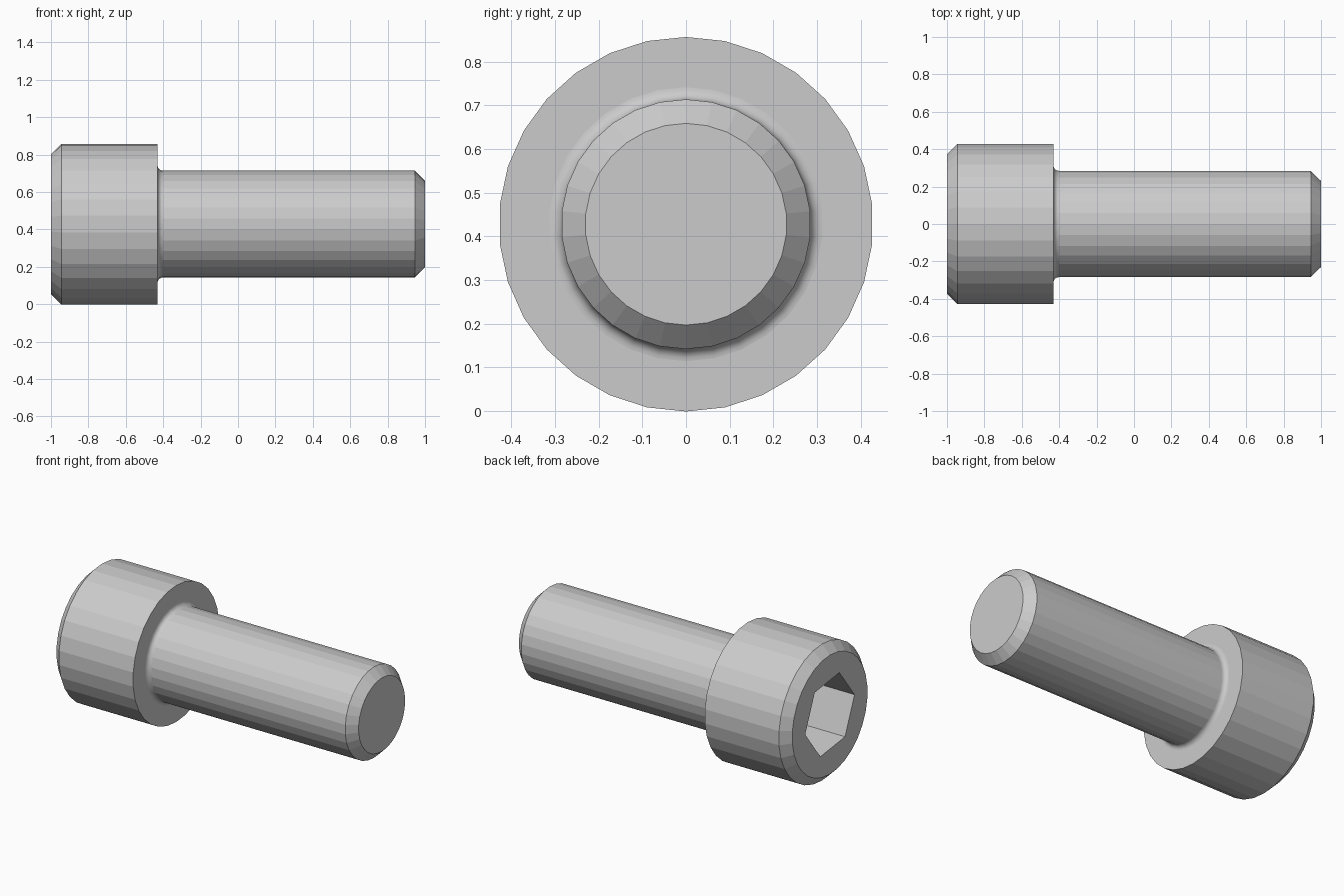
import bpy, bmesh
from math import sin, cos, pi, radians

if "Cube" in bpy.data.objects:
    bpy.data.objects.remove(bpy.data.objects["Cube"])

AXIS_Z = 0.428      # height of the bolt's centre line
HEAD_R, SHANK_R = 0.429, 0.286
CHAMFER = 0.055
SEAT_X = -0.43      # underside of the head
FILLET = 0.028
SIDES = 30


def lathe(name, profile, sides, turn=0.0, smooth_rings=()):
    """Closed solid of revolution about the x axis from (x, radius) points."""
    bm = bmesh.new()
    rings = []
    for x, r in profile:
        angles = [2 * pi * i / sides + turn for i in range(sides)]
        rings.append([bm.verts.new((x, r * sin(a), AXIS_Z + r * cos(a))) for a in angles])
    for n, (a, b) in enumerate(zip(rings, rings[1:])):
        for i in range(sides):
            j = (i + 1) % sides
            face = bm.faces.new((a[i], a[j], b[j], b[i]))
            face.smooth = n in smooth_rings
    bm.faces.new(rings[0])
    bm.faces.new(rings[-1])
    bmesh.ops.recalc_face_normals(bm, faces=bm.faces)
    mesh = bpy.data.meshes.new(name)
    bm.to_mesh(mesh)
    bm.free()
    obj = bpy.data.objects.new(name, mesh)
    bpy.context.collection.objects.link(obj)
    return obj


# Bolt: chamfered head, rounded fillet under it, chamfered shank
STEPS = 6
fillet = []
for k in range(STEPS + 1):
    t = pi / 2 * k / STEPS
    fillet.append((SEAT_X + FILLET * (1 - cos(t)), SHANK_R + FILLET * (1 - sin(t))))

profile = [(-1, HEAD_R - CHAMFER), (-1 + CHAMFER, HEAD_R), (SEAT_X, HEAD_R)]
profile += fillet
profile += [(1 - CHAMFER, SHANK_R), (1, SHANK_R - CHAMFER)]
bolt = lathe("socket_head_bolt", profile, SIDES, smooth_rings=range(3, 3 + STEPS))

# Hexagonal key socket cut into the head
SOCKET_DEPTH = 0.285
cutter = lathe("socket_cutter", [(-1.1, 0.247), (-1 + SOCKET_DEPTH, 0.247)], 6,
               turn=radians(-90 + 7.5))
cutter.hide_render = True
cut = bolt.modifiers.new("socket", 'BOOLEAN')
cut.operation = 'DIFFERENCE'
cut.solver = 'EXACT'
cut.object = cutter
bpy.context.view_layer.objects.active = bolt
bolt.select_set(True)
bpy.ops.object.modifier_apply(modifier=cut.name)
bpy.data.objects.remove(cutter)
